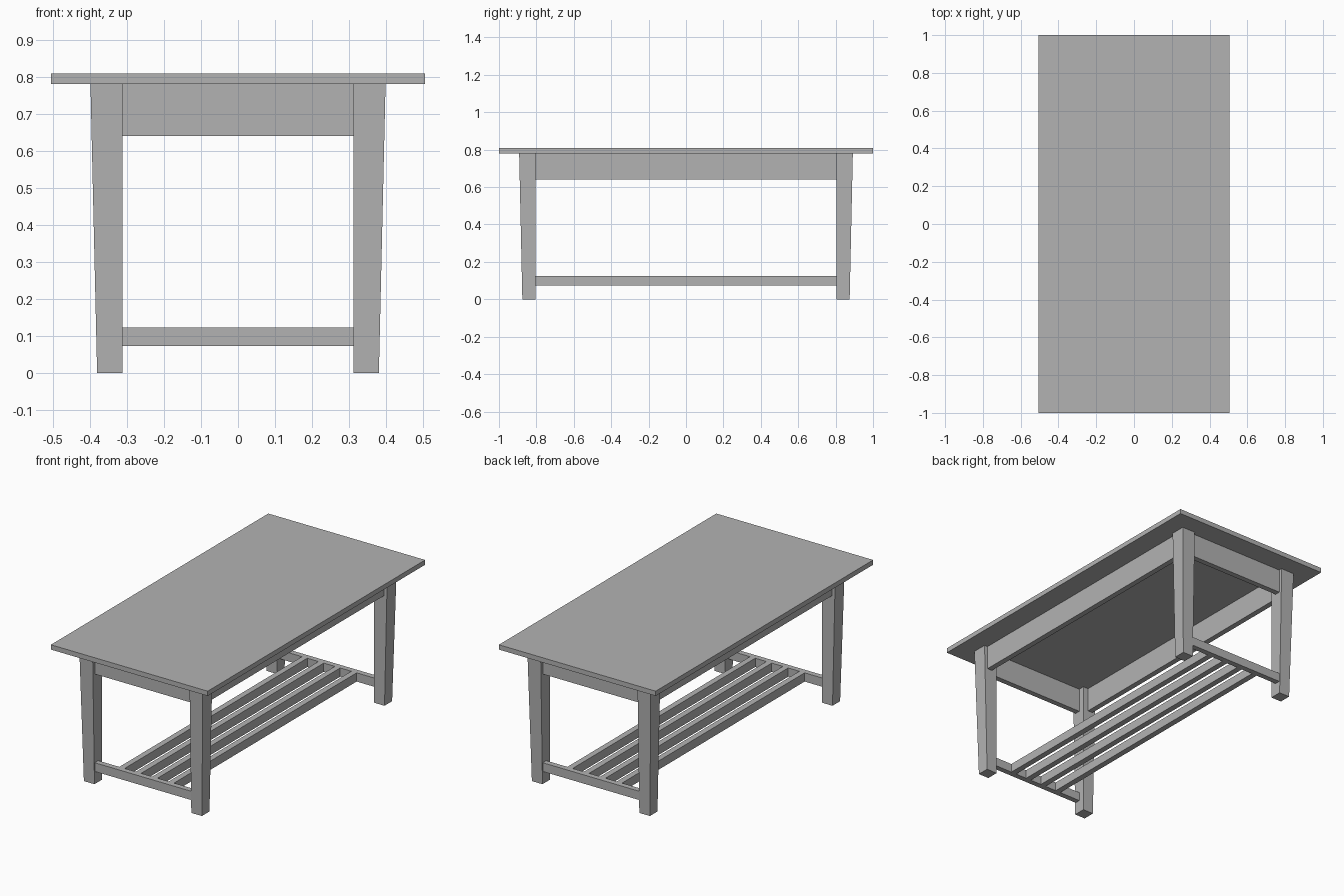
import bpy
import bmesh

cube = bpy.data.objects.get("Cube")
if cube:
    bpy.data.objects.remove(cube, do_unlink=True)

# Single flat grey for the whole table
grey = bpy.data.materials.new("plain grey")
grey.use_nodes = True
colour = (0.45, 0.45, 0.45, 1)
grey.diffuse_color = colour
grey.node_tree.nodes["Principled BSDF"].inputs["Base Color"].default_value = colour

TOP_UNDER = 0.78             # underside of the table top
LEG_IN_X, LEG_IN_Y = 0.312, 0.805
RAIL_IN_X, RAIL_OUT_X = 0.345, 0.377
RAIL_IN_Y, RAIL_OUT_Y = 0.84, 0.872
LOW, HIGH = 0.073, 0.124     # height band of stretchers and slats


def tapered_box(name, bottom, top, z0, z1):
    """Box between two rectangles, each given as (x0, x1, y0, y1)."""
    bm = bmesh.new()
    rings = []
    for (x0, x1, y0, y1), z in ((bottom, z0), (top, z1)):
        rings.append([bm.verts.new((x, y, z)) for x, y in
                      ((x0, y0), (x1, y0), (x1, y1), (x0, y1))])
    low, high = rings
    bm.faces.new(low)
    bm.faces.new(high)
    for i in range(4):
        j = (i + 1) % 4
        bm.faces.new((low[i], low[j], high[j], high[i]))
    bmesh.ops.recalc_face_normals(bm, faces=bm.faces)
    mesh = bpy.data.meshes.new(name)
    bm.to_mesh(mesh)
    bm.free()
    mesh.materials.append(grey)
    obj = bpy.data.objects.new(name, mesh)
    bpy.context.collection.objects.link(obj)
    return obj


def box(name, x0, x1, y0, y1, z0, z1):
    rect = (x0, x1, y0, y1)
    return tapered_box(name, rect, rect, z0, z1)


# Table top
box("table_top", -0.505, 0.505, -1, 1, TOP_UNDER, 0.808)

# Legs: inner faces upright, outer faces tapering towards the floor
for end, sy in (("front", -1), ("back", 1)):
    for side, sx in (("left", 1), ("right", -1)):
        def corner(out_x, out_y):
            xs = sorted((sx * LEG_IN_X, sx * out_x))
            ys = sorted((sy * LEG_IN_Y, sy * out_y))
            return (*xs, *ys)
        tapered_box(f"{end}_{side}_leg", corner(0.38, 0.875),
                    corner(0.398, 0.892), 0, TOP_UNDER)

# Aprons under the top and low stretchers at the two ends
for end, sy in (("front", -1), ("back", 1)):
    ys = sorted((sy * RAIL_IN_Y, sy * RAIL_OUT_Y))
    box(f"{end}_apron", -LEG_IN_X, LEG_IN_X, *ys, 0.64, TOP_UNDER)
    box(f"{end}_stretcher", -LEG_IN_X, LEG_IN_X, *ys, LOW, HIGH)
for side, sx in (("left", 1), ("right", -1)):
    xs = sorted((sx * RAIL_IN_X, sx * RAIL_OUT_X))
    box(f"{side}_apron", *xs, -LEG_IN_Y, LEG_IN_Y, 0.64, TOP_UNDER)

# Four long slats forming the low shelf
for i in range(4):
    x = (i - 1.5) * 0.106
    box(f"shelf_slat_{i + 1}", x - 0.017, x + 0.017,
        -RAIL_IN_Y, RAIL_IN_Y, LOW, HIGH)
